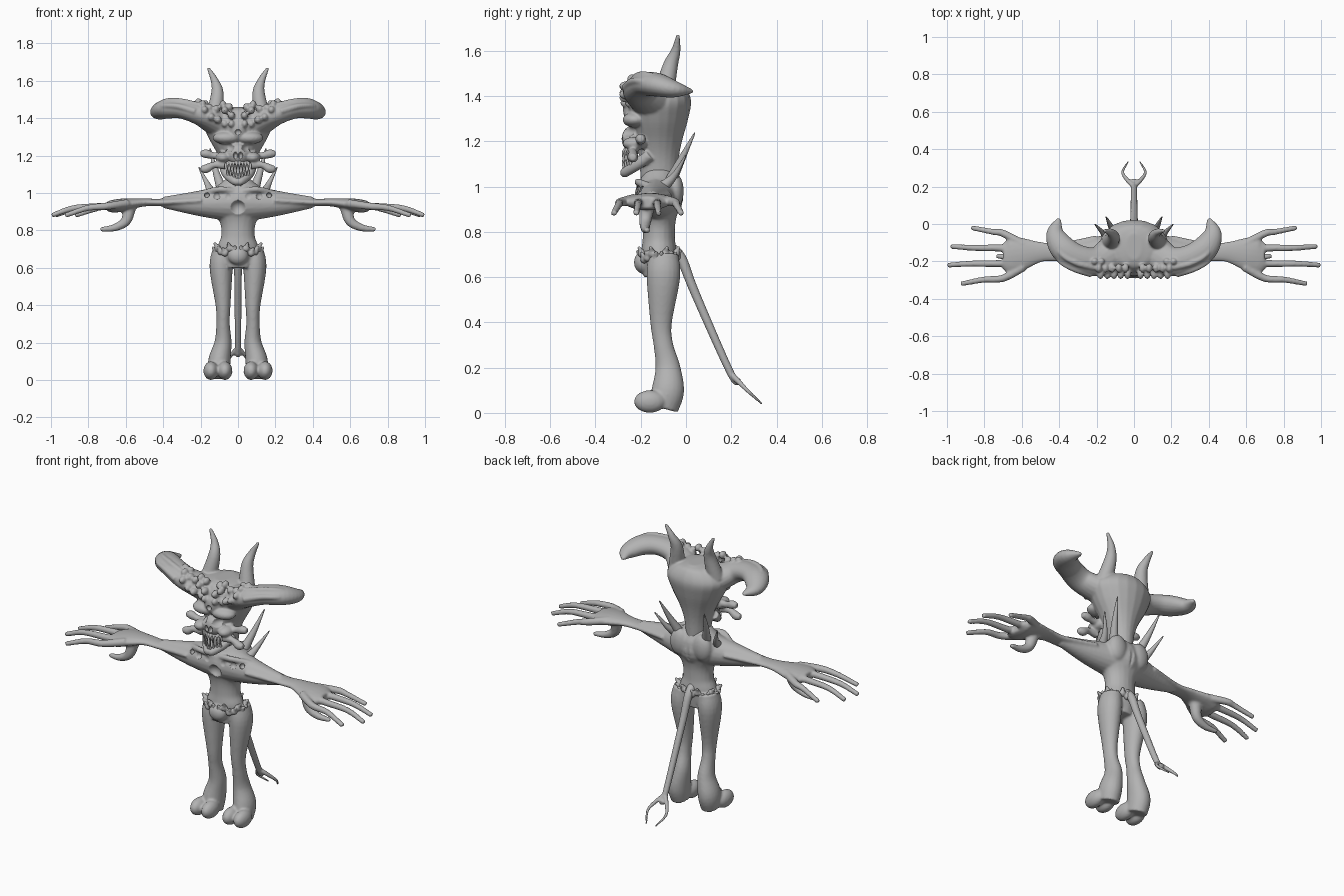
import bpy, bmesh, math
from mathutils import Vector, Matrix

cube = bpy.data.objects.get("Cube")
if cube:
    bpy.data.objects.remove(cube)

grey = bpy.data.materials.new("clay grey")
grey.use_nodes = True
colour = (.45, .45, .45, 1)
grey.diffuse_color = colour
grey.node_tree.nodes["Principled BSDF"].inputs["Base Color"].default_value = colour

ACROSS, BACK, UP = Matrix.Identity(3)
SPINE = -.12


def spline(points, steps=5):
    """Catmull-Rom curve through points of (x, y, z, width)."""
    knots = [Vector(point) for point in points]
    knots = [knots[0] * 2 - knots[1], *knots, knots[-1] * 2 - knots[-2]]
    curve = []
    for a, b, c, d in zip(knots, knots[1:], knots[2:], knots[3:]):
        for step in range(steps):
            t = step / steps
            curve.append(b + ((c - a) * t + (a * 2 - b * 5 + c * 4 - d) * t ** 2
                              + (b * 3 - a - c * 3 + d) * t ** 3) / 2)
    return curve + [knots[-2]]


def tube(bm, points, ref=BACK, flat=1, extra=0, both=True, sides=20):
    """Loft oval rings along a curve; the depth of each is width * flat + extra."""
    path = spline(points)
    centres = [point.to_3d() for point in path]
    last = len(path) - 1
    for side in ((1, -1) if both else (1,)):
        rings = []
        for i, centre in enumerate(centres):
            tangent = centres[min(i + 1, last)] - centres[max(i - 1, 0)]
            wide = tangent.cross(ref).normalized()
            deep = wide.cross(tangent).normalized()
            width = max(path[i].w, .002)
            ring = []
            for k in range(sides):
                angle = math.tau * k / sides
                spot = (centre + wide * width * math.cos(angle)
                        + deep * (width * flat + extra) * math.sin(angle))
                ring.append(bm.verts.new((spot.x * side, spot.y, spot.z)))
            rings.append(ring)
        for ring, following in zip(rings, rings[1:]):
            for k in range(sides):
                bm.faces.new((ring[k - 1], ring[k], following[k], following[k - 1]))
        bm.faces.new(rings[0])
        bm.faces.new(rings[-1])


def limb(bm, path, start, end, ref=BACK, both=True):
    """Round tube tapering evenly from the start radius to the end radius."""
    count = len(path) - 1
    points = [(*spot, start + (end - start) * i / count) for i, spot in enumerate(path)]
    tube(bm, points, ref, both=both)


def column(bm, profile, flat, extra):
    """Upright central tube from a profile of (height, half width)."""
    tube(bm, [(0, SPINE, z, width) for z, width in profile], BACK, flat, extra, False)


def ball(bm, centre, radii, both=True):
    x, y, z = centre
    for side in ((1, -1) if both else (1,)):
        placing = Matrix.Translation((x * side, y, z)) @ Matrix.Diagonal((*radii, 1))
        bmesh.ops.create_icosphere(bm, subdivisions=3, radius=1, matrix=placing)


def make(bm, name):
    bmesh.ops.recalc_face_normals(bm, faces=bm.faces)
    mesh = bpy.data.meshes.new(name)
    bm.to_mesh(mesh)
    bm.free()
    part = bpy.data.objects.new(name, mesh)
    bpy.context.collection.objects.link(part)
    return part


def finish(bm, name, voxel=.005, holes=None):
    """Fuse the pieces into one skin, press in the holes and shade smooth."""
    part = make(bm, name)
    fuse = part.modifiers.new("fuse", "REMESH")
    fuse.mode, fuse.voxel_size = "VOXEL", voxel
    cutter = make(holes, name + "_cutter") if holes else None
    if cutter:
        cutter.hide_render = True
        cut = part.modifiers.new("holes", "BOOLEAN")
        cut.operation, cut.object, cut.solver = "DIFFERENCE", cutter, "EXACT"
    soften = part.modifiers.new("soften", "SMOOTH")
    soften.factor, soften.iterations = .5, 4
    graph = bpy.context.evaluated_depsgraph_get()
    mesh = bpy.data.meshes.new_from_object(part.evaluated_get(graph))
    part.modifiers.clear()
    part.data = mesh
    if cutter:
        bpy.data.objects.remove(cutter)
    mesh.materials.clear()
    mesh.materials.append(grey)
    mesh.polygons.foreach_set("use_smooth", [True] * len(mesh.polygons))


# Torso, legs and two-toed feet
body = bmesh.new()
column(body, [(.6, .08), (.7, .11), (.77, .09), (.85, .1), (.94, .17), (1, .17), (1.04, .11), (1.08, .06)],
       flat=.35, extra=.04)
tube(body, [(.08, -.1, .7, .055), (.09, -.1, .6, .062), (.08, -.11, .4, .04), (.08, -.1, .3, .036),
            (.08, -.08, .2, .046), (.1, -.08, .1, .06), (.1, -.1, .02, .055)], flat=1.2)
for toe in (.07, .145):
    ball(body, (toe, -.16, .05), (.04, .07, .05))
ball(body, (0, -.19, .665), (.055, .04, .05), both=False)
ball(body, (.075, -.05, .98), (.06, .04, .08))

# Arms and palms
limb(body, [(0, SPINE, .95), (.2, -.14, .945), (.4, -.15, .95)], .11, .03, UP)
tube(body, [(.2, -.14, .96, .08), (.4, -.15, .95, .05), (.5, -.15, .95, .055), (.6, -.16, .94, .09),
            (.66, -.17, .93, .1), (.7, -.17, .93, .07)], UP, flat=.3, extra=.005)

# Four splayed fingers and a thumb on each hand
for finger in range(4):
    spread = finger - 1.5
    reach = 1 - .045 * (spread - .2) ** 2
    path = [(x, -.17 - fan * spread, z) for x, fan, z in
            ((.59, .04, .945), (.7, .08, .93), (reach - .12, .085, .92), (reach, .1, .88))]
    limb(body, path, .023, .013, UP)
limb(body, [(.58, -.17, .92), (.6, -.18, .85), (.66, -.18, .815), (.735, -.17, .805)], .035, .012)

# Collar bones and the pits in the chest
limb(body, [(.02, -.2, 1.01), (.1, -.21, 1.02), (.19, -.16, 1)], .016, .016, UP)
pits = bmesh.new()
ball(pits, (0, -.235, .92), [.043] * 3, both=False)
for x, y in ((.055, -.235), (.115, -.215), (.165, -.19)):
    ball(pits, (x, y, .985), [.028 - x / 15] * 3)
finish(body, "body", .007, pits)

# Belt of bony knobs with hooked tips
belt = bmesh.new()
for knob in range(12):
    angle = math.pi * ((knob + .5) / 12 - .5)
    out = Vector((math.cos(angle), math.sin(angle) * .7, 0))
    root = Vector((0, SPINE, .69 + .015 * math.sin(knob * 2))) + out * .115
    ball(belt, root, [.019] * 3)
    limb(belt, [root, root + out * .015 + UP * .02, root + out * .025 + UP * .03], .014, .006,
         out.cross(UP))
finish(belt, "hip_knobs")

# Tail with a forked tip
tail = bmesh.new()
limb(tail, [(0, -.07, .73), (0, -.02, .68), (0, .04, .53), (0, .2, .17), (0, .24, .14)],
     .027, .013, ACROSS, both=False)
limb(tail, [(0, .2, .17), (.04, .24, .13), (.06, .28, .09), (.03, .335, .04)], .014, .005, UP)
finish(tail, "forked_tail")

# Spines rising from the shoulder blades
spines = bmesh.new()
limb(spines, [(.08, -.08, 1), (.12, -.02, 1.12), (.15, .04, 1.24)], .03, .004)
limb(spines, [(.14, -.1, 1), (.165, -.05, 1.05), (.21, 0, 1.14)], .026, .004)
finish(spines, "back_spines", .004)

# Skull, brows, cheeks, muzzle and jaw
head = bmesh.new()
column(head, [(1.02, .06), (1.12, .075), (1.2, .105), (1.3, .16), (1.38, .185), (1.44, .13), (1.46, .04)],
       flat=.5, extra=.05)
ball(head, (.06, -.225, 1.295), (.075, .055, .035))
ball(head, (.08, -.225, 1.19), (.04, .055, .03))
ball(head, (0, -.235, 1.21), (.065, .05, .06), both=False)
ball(head, (0, -.24, 1.34), (.05, .04, .06), both=False)
limb(head, [(.075, -.16, 1.14), (.06, -.21, 1.1), (.02, -.265, 1.065), (0, -.27, 1.06)], .026, .02, UP)

# Sweeping side horns, with ridges that follow them
horn = [(.1, -.15, 1.37, .1), (.2, -.2, 1.42, .08), (.3, -.18, 1.45, .07), (.38, -.13, 1.45, .07),
        (.42, -.05, 1.43, .05), (.4, .03, 1.42, .01)]
tube(head, horn, UP, flat=.75)
for lift, out in ((.6, .4), (.2, .85)):
    ridge = [(x + w * out * .4, y - w * out, z + w * lift) for x, y, z, w in horn[1:-1]]
    limb(head, ridge, .018, .01, UP)

# Upright horns and cheek stubs
limb(head, [(.13, -.1, 1.4), (.11, -.07, 1.53), (.125, -.045, 1.6), (.16, -.035, 1.67)], .047, .008)
for y, z, rise in ((-.2, 1.2, .01), (-.235, 1.15, -.02)):
    tube(head, [(.07, y, z, .024), (.13, y, z, .018), (.17, y, z + rise, .024), (.2, y, z + rise, .015)], UP)

# Crown of round knobs over the brow and along the horns
for knob in range(5):
    x = .035 + .036 * knob
    sway = .03 * math.sin(knob * 2)
    ball(head, (x, -.265, 1.415 + sway), (.019, .03, .021))
    ball(head, (x + .01, -.235, 1.46 + sway / 2), (.018, .025, .022))
    ball(head, (x, -.27 + .02 * knob, 1.37), (.016, .02, .02))
    ball(head, (x + .14, -.2, 1.48 + sway / 3), [.018] * 3)

# Eye sockets, nostrils, forehead pit and open mouth
sockets = bmesh.new()
ball(sockets, (.058, -.285, 1.245), (.04, .06, .03))
ball(sockets, (.014, -.29, 1.2), (.012, .03, .02))
ball(sockets, (0, -.28, 1.325), [.016] * 3, both=False)
ball(sockets, (0, -.265, 1.125), (.045, .07, .035), both=False)
finish(head, "horned_skull", .006, sockets)

# Upper and lower fangs
fangs = bmesh.new()
for tooth in range(4):
    x = .008 + .016 * tooth
    y = -.283 + .6 * x
    drop = .055 if tooth % 2 else .04
    limb(fangs, [(x, y + .02, 1.175), (x, y, 1.15), (x, y, 1.16 - drop)], .01, .002)
    limb(fangs, [(x, y + .01, 1.065 + x / 3), (x, y, 1.1 + x / 3), (x, y, 1.125 + x / 3)], .009, .002)
finish(fangs, "fangs", .003)
